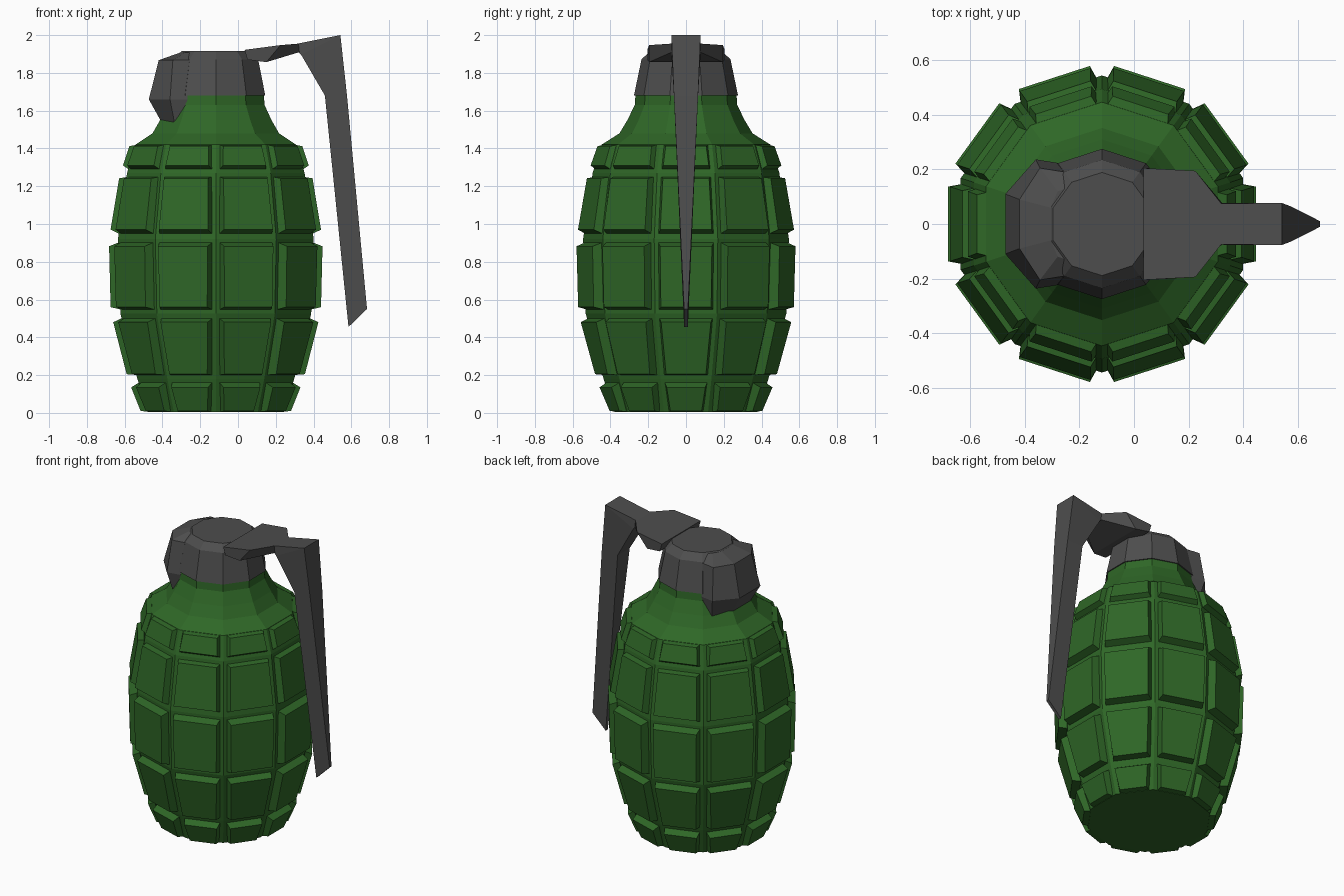
import bpy
from math import cos, sin, tan, pi, radians

if "Cube" in bpy.data.objects:
    bpy.data.objects.remove(bpy.data.objects["Cube"])

CX = -0.1175          # axis of the body
N = 10                # sides of the low-poly body
C18 = cos(pi / N)


def material(name, rgb):
    m = bpy.data.materials.new(name)
    m.diffuse_color = (*rgb, 1)
    m.use_nodes = True
    m.node_tree.nodes["Principled BSDF"].inputs["Base Color"].default_value = m.diffuse_color
    return m


GREEN = material("green_paint", (0.028, 0.135, 0.02))
GREY = material("dark_metal", (0.075, 0.075, 0.075))


def add_mesh(name, verts, faces, mat):
    me = bpy.data.meshes.new(name)
    me.from_pydata(verts, [], faces)
    me.materials.append(mat)
    ob = bpy.data.objects.new(name, me)
    bpy.context.collection.objects.link(ob)
    return ob


def loft(rings):
    """Closed skin through rings of equal point count, capped at both ends."""
    n = len(rings[0])
    verts = [p for r in rings for p in r]
    faces = [(k * n + i, k * n + (i + 1) % n, (k + 1) * n + (i + 1) % n, (k + 1) * n + i)
             for k in range(len(rings) - 1) for i in range(n)]
    faces.append(tuple(reversed(range(n))))
    faces.append(tuple(range((len(rings) - 1) * n, len(rings) * n)))
    return verts, faces


def fix_normals(ob):
    import bmesh
    bm = bmesh.new()
    bm.from_mesh(ob.data)
    bmesh.ops.recalc_face_normals(bm, faces=bm.faces)
    bm.to_mesh(ob.data)
    bm.free()


def lathe(name, profile, mat):
    """profile: (apothem, z) pairs around the body axis."""
    rings = [[(CX + a / C18 * cos(radians(18 + 36 * i)),
               a / C18 * sin(radians(18 + 36 * i)), z) for i in range(N)]
             for a, z in profile]
    ob = add_mesh(name, *loft(rings), mat)
    fix_normals(ob)


# Body core with shoulder and neck
lathe("body", [(0.36, 0.005), (0.415, 0.18), (0.505, 0.525), (0.518, 0.92),
               (0.47, 1.27), (0.425, 1.42), (0.335, 1.48), (0.295, 1.55),
               (0.258, 1.63), (0.252, 1.72)], GREEN)

# Raised plates: base (apothem, z) bottom/top, outer (apothem, z) bottom/top
rows = [
    ((0.35, 0.005), (0.41, 0.165), (0.398, 0.01), (0.448, 0.135)),
    ((0.42, 0.20), (0.50, 0.505), (0.472, 0.205), (0.543, 0.48)),
    ((0.505, 0.545), (0.517, 0.905), (0.557, 0.56), (0.565, 0.882)),
    ((0.515, 0.945), (0.472, 1.25), (0.557, 0.97), (0.512, 1.242)),
    ((0.465, 1.285), (0.425, 1.42), (0.492, 1.31), (0.458, 1.412)),
]
verts, faces = [], []
for b0, b1, o0, o1 in rows:
    for i in range(N):
        ang = i * 2 * pi / N
        rings = []
        for low, high, gap, ref in ((b0, b1, 0.02, (b0[0], b1[0])),
                                    (o0, o1, 0.031, (b0[0], b1[0]))):
            ring = []
            for (a, z), r, sides in ((low, ref[0], (-1, 1)), (high, ref[1], (1, -1))):
                for s in sides:
                    t = s * (r * tan(pi / N) - gap)
                    d = a - (0.01 if low is b0 else 0)
                    ring.append((CX + d * cos(ang) - t * sin(ang),
                                 d * sin(ang) + t * cos(ang), z))
            rings.append(ring)
        v, f = loft(rings)
        faces += [tuple(k + len(verts) for k in q) for q in f]
        verts += v
fix_normals(add_mesh("raised_plates", verts, faces, GREEN))

# Cap over the neck
lathe("cap", [(0.262, 1.68), (0.224, 1.872), (0.18, 1.915)], GREY)

# Hook at the back of the cap: symmetric sections (x, half width) per height
rings = []
for z, pts in ((1.908, ((-0.25, 0.13), (-0.28, 0.12), (-0.305, 0.06))),
               (1.867, ((-0.25, 0.19), (-0.345, 0.205), (-0.42, 0.09))),
               (1.66, ((-0.268, 0.222), (-0.36, 0.237), (-0.472, 0.11))),
               (1.53, ((-0.285, 0.20), (-0.335, 0.205), (-0.40, 0.09)))):
    rings.append([(x, w, z) for x, w in pts] + [(x, -w, z) for x, w in reversed(pts)])
fix_normals(add_mesh("cap_hook", *loft(rings), GREY))


def bar(name, stations):
    """Four-cornered bar: (top xz, bottom xz, half width) at each station."""
    rings = [[(t[0], -w, t[1]), (t[0], w, t[1]), (b[0], w, b[1]), (b[0], -w, b[1])]
             for t, b, w in stations]
    fix_normals(add_mesh(name, *loft(rings), GREY))


# Lever mount plate on the cap
bar("lever_mount", [((0.035, 1.922), (0.05, 1.87), 0.205),
                    ((0.225, 1.947), (0.15, 1.857), 0.195),
                    ((0.32, 1.955), (0.325, 1.91), 0.075)])

# Safety lever, bending down and tapering
bar("lever", [((0.31, 1.954), (0.318, 1.912), 0.075),
              ((0.542, 2.0), (0.335, 1.895), 0.077),
              ((0.577, 1.68), (0.46, 1.68), 0.064),
              ((0.683, 0.55), (0.585, 0.455), 0.01)])
